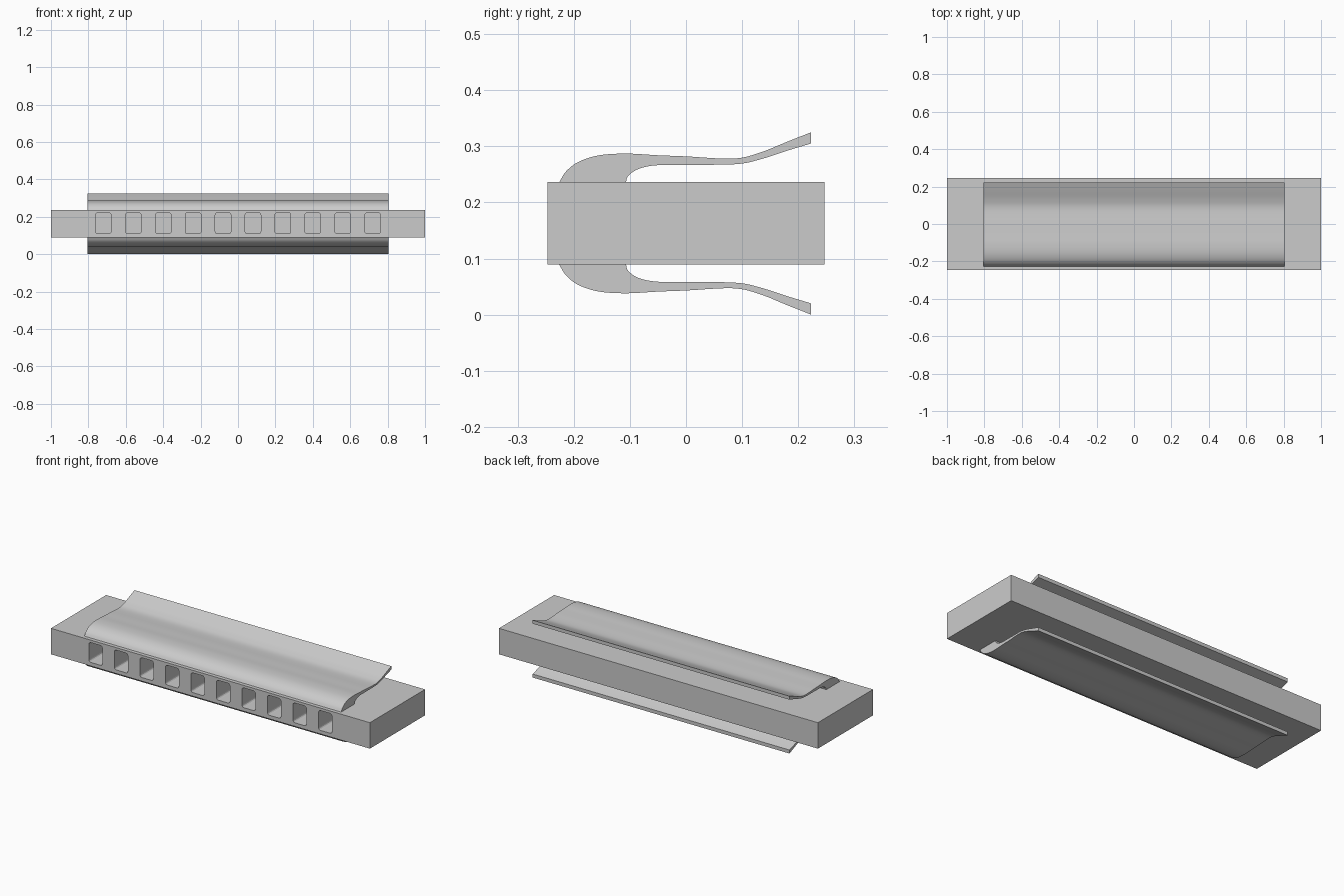
import bpy, bmesh, math
from mathutils import Vector

if "Cube" in bpy.data.objects:
    bpy.data.objects.remove(bpy.data.objects["Cube"], do_unlink=True)

MID_Z = 0.1625       # mirror height of the two covers
HALF_BODY = 0.0735

grey = bpy.data.materials.new("light grey")
grey.use_nodes = True
grey.diffuse_color = (0.6, 0.6, 0.6, 1)
grey.node_tree.nodes["Principled BSDF"].inputs["Base Color"].default_value = (0.6, 0.6, 0.6, 1)


def finish(bm, name):
    bmesh.ops.recalc_face_normals(bm, faces=bm.faces)
    mesh = bpy.data.meshes.new(name)
    bm.to_mesh(mesh)
    bm.free()
    mesh.materials.append(grey)
    obj = bpy.data.objects.new(name, mesh)
    bpy.context.scene.collection.objects.link(obj)
    return obj


def extrude(bm, points, offset):
    """Fill a closed outline and extrude it into a solid."""
    face = bm.faces.new([bm.verts.new(p) for p in points])
    ext = bmesh.ops.extrude_face_region(bm, geom=[face], use_keep_orig=True)
    moved = [g for g in ext["geom"] if isinstance(g, bmesh.types.BMVert)]
    bmesh.ops.translate(bm, verts=moved, vec=offset)


def spline(pts, steps=6):
    """Smooth curve through the given points."""
    pts = [Vector(p) for p in pts]
    ends = [2 * pts[0] - pts[1]] + pts + [2 * pts[-1] - pts[-2]]
    out = []
    for a, b, c, d in zip(ends, ends[1:], ends[2:], ends[3:]):
        for i in range(steps):
            t = i / steps
            out.append(0.5 * (2 * b + (c - a) * t + (2 * a - 5 * b + 4 * c - d) * t ** 2
                              + (3 * b - a - 3 * c + d) * t ** 3))
    return out + [pts[-1]]


# Comb body
bm = bmesh.new()
bmesh.ops.create_cube(bm, size=1)
for v in bm.verts:
    v.co = (v.co.x * 2, v.co.y * 0.494, v.co.z * 2 * HALF_BODY + MID_Z)
body = finish(bm, "comb_body")

# Ten rounded blow holes
bm = bmesh.new()
half_w, half_h, r = 0.042, 0.056, 0.012
for i in range(10):
    cx = (i - 4.5) * 0.16
    outline = []
    for k, (sx, sz) in enumerate([(1, 1), (-1, 1), (-1, -1), (1, -1)]):
        for j in range(4):
            a = (k + j / 3) * math.pi / 2
            outline.append((cx + sx * (half_w - r) + r * math.cos(a), -0.3,
                            MID_Z + 0.003 + sz * (half_h - r) + r * math.sin(a)))
    extrude(bm, outline, (0, 0.45, 0))
cutter = finish(bm, "hole_cutter")
cut = body.modifiers.new("holes", 'BOOLEAN')
cut.object = cutter
cut.solver = 'EXACT'
cutter.hide_render = True
cutter.hide_viewport = True

# Cover plates: side profile as (y, z)
outer = spline([(-0.226, 0.236), (-0.213, 0.256), (-0.190, 0.273), (-0.154, 0.284),
                (-0.106, 0.287), (-0.05, 0.284), (0, 0.282), (0.083, 0.278),
                (0.13, 0.288), (0.18, 0.308), (0.223, 0.325)])
inner = spline([(0.223, 0.305), (0.18, 0.292), (0.13, 0.276), (0.087, 0.268),
                (0, 0.267), (-0.055, 0.266), (-0.086, 0.259), (-0.103, 0.247),
                (-0.107, 0.236)])
for name, side in (("top_cover", 1), ("bottom_cover", -1)):
    bm = bmesh.new()
    extrude(bm, [(-0.805, y, MID_Z + side * (z - MID_Z)) for y, z in outer + inner], (1.61, 0, 0))
    obj = finish(bm, name)
    bpy.ops.object.select_all(action='DESELECT')
    obj.select_set(True)
    bpy.context.view_layer.objects.active = obj
    bpy.ops.object.shade_smooth_by_angle(angle=math.radians(35))
